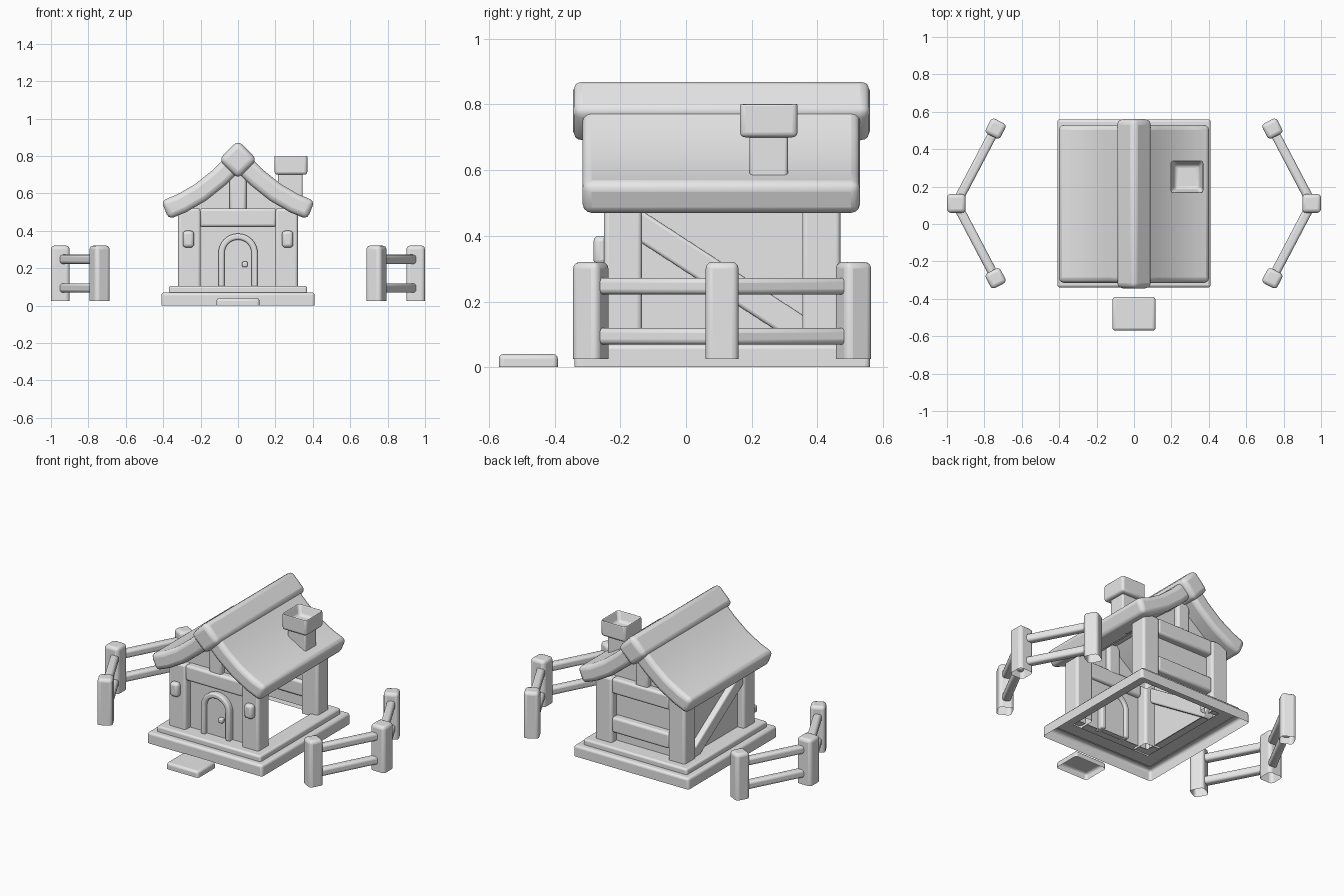
import bpy, bmesh, math
from mathutils import Vector

if "Cube" in bpy.data.objects:
    bpy.data.objects.remove(bpy.data.objects["Cube"], do_unlink=True)

grey = bpy.data.materials.new("plain_grey")
grey.use_nodes = True
grey.diffuse_color = (0.8, 0.8, 0.8, 1)
grey.node_tree.nodes["Principled BSDF"].inputs["Base Color"].default_value = (0.8, 0.8, 0.8, 1)

MID = 0.11  # house centre along y


def finish(name, bm, bevel=0.0, segments=3):
    if len(bm.faces) > 1:
        bmesh.ops.recalc_face_normals(bm, faces=bm.faces)
    mesh = bpy.data.meshes.new(name)
    bm.to_mesh(mesh)
    bm.free()
    mesh.materials.append(grey)
    obj = bpy.data.objects.new(name, mesh)
    bpy.context.collection.objects.link(obj)
    if bevel:
        mod = obj.modifiers.new("bevel", 'BEVEL')
        mod.width, mod.segments = bevel, segments
        mod.limit_method, mod.angle_limit = 'ANGLE', math.radians(40)
    bpy.ops.object.select_all(action='DESELECT')
    obj.select_set(True)
    bpy.context.view_layer.objects.active = obj
    bpy.ops.object.shade_smooth_by_angle(angle=math.radians(40))
    return obj


def box(name, size, loc, rot=(0, 0, 0), bevel=0.015, open_bottom=False, inset=0, sink=None):
    """Rounded box; inset opens a hole in the top, sink makes it a pocket instead."""
    bm = bmesh.new()
    bmesh.ops.create_cube(bm, size=1)
    bmesh.ops.scale(bm, vec=size, verts=bm.verts)
    bm.normal_update()
    top = max(bm.faces, key=lambda f: f.calc_center_median().z)
    bottom = min(bm.faces, key=lambda f: f.calc_center_median().z)
    if inset:
        bmesh.ops.inset_individual(bm, faces=[top], thickness=inset)
        if sink:
            bmesh.ops.translate(bm, vec=(0, 0, -sink), verts=top.verts)
        else:
            bmesh.ops.delete(bm, geom=[top], context='FACES')
    if open_bottom:
        bmesh.ops.delete(bm, geom=[bottom], context='FACES')
    obj = finish(name, bm, bevel)
    obj.location, obj.rotation_euler = loc, rot
    return obj


def prism(name, outline, y0, y1, bevel=0.0):
    """Front-facing (x, z) outline pushed back from y0 to y1."""
    bm = bmesh.new()
    face = bm.faces.new([bm.verts.new((x, y0, z)) for x, z in outline])
    if y1 != y0:
        ext = bmesh.ops.extrude_face_region(bm, geom=[face], use_keep_orig=True)
        moved = [v for v in ext["geom"] if isinstance(v, bmesh.types.BMVert)]
        bmesh.ops.translate(bm, vec=(0, y1 - y0, 0), verts=moved)
    return finish(name, bm, bevel)


def arch(radius, base, spring, steps=16):
    pts = [(radius * math.cos(math.pi * i / steps), spring + radius * math.sin(math.pi * i / steps))
           for i in range(steps + 1)]
    return [(radius, base)] + pts + [(-radius, base)]


# Hollow stepped base and doorstep
box("base_slab", (0.82, 0.9, 0.07), (0, MID, 0.035), open_bottom=True, inset=0.18)
box("base_tier", (0.74, 0.82, 0.04), (0, MID, 0.085), open_bottom=True, inset=0.14, bevel=0.012)
box("doorstep", (0.23, 0.18, 0.04), (0, -0.48, 0.02), open_bottom=True)

# Corner posts
for x in (-0.26, 0.26):
    for y in (-0.192, 0.412):
        box("corner_post", (0.12, 0.116, 0.43), (x, y, 0.305), open_bottom=True)

# Front and back gable walls, timbers, and the single side wall
gable = [(-0.26, 0.1), (0.26, 0.1), (0.26, 0.51), (0.2, 0.56), (0, 0.72), (-0.2, 0.56), (-0.26, 0.51)]
for side, y, out in (("front", -0.2, -1), ("back", 0.42, 1)):
    prism(side + "_wall", gable if out < 0 else gable[::-1], y, y)
    box(side + "_cross_beam", (0.41, 0.07, 0.1), (0, y + out * 0.012, 0.47))
    box(side + "_gable_post", (0.09, 0.06, 0.24), (0, y + out * 0.005, 0.62))
box("back_lower_beam", (0.41, 0.07, 0.1), (0, 0.432, 0.22))
box("side_wall", (0.006, 0.58, 0.42), (-0.27, MID, 0.31), bevel=0)
box("side_brace", (0.07, 0.62, 0.083), (-0.275, 0.1, 0.275), (math.radians(-33), 0, 0), bevel=0.01)

# Door with arched frame and knob
prism("door_frame", arch(0.105, 0.1, 0.28) + arch(0.072, 0.1, 0.28)[::-1], -0.235, -0.165, 0.01)
prism("door", arch(0.073, 0.1, 0.28), -0.212, -0.18)
box("door_knob", (0.03, 0.03, 0.03), (0.037, -0.222, 0.22), bevel=0.008)

# Wall lamps
for x in (-0.265, 0.265):
    box("wall_lamp", (0.06, 0.05, 0.09), (x, -0.257, 0.355), bevel=0.018)

# Curved roof halves and ridge beam
path = [Vector(p) for p in ((0.01, 0.775), (0.1, 0.685), (0.2, 0.605), (0.3, 0.547), (0.39, 0.51))]
upper, lower = [], []
for i, p in enumerate(path):
    d = path[min(i + 1, len(path) - 1)] - path[max(i - 1, 0)]
    n = Vector((-d.y, d.x)).normalized() * 0.053
    upper.append(p + n)
    lower.append(p - n)
for side, s in (("left", 1), ("right", -1)):
    prism(side + "_roof", [(s * p.x, p.y) for p in upper + lower[::-1]], -0.315, 0.53, 0.028)
box("ridge_beam", (0.145, 0.905, 0.145), (0, 0.108, 0.78), (0, math.radians(45), 0), bevel=0.03)

# Chimney
box("chimney_shaft", (0.13, 0.116, 0.2), (0.28, 0.252, 0.62), bevel=0.01)
box("chimney_cap", (0.175, 0.175, 0.11), (0.283, 0.252, 0.755), inset=0.035, sink=0.07)

# Fences on both sides
for s in (-1, 1):
    middle = Vector((s * 0.95, MID, 0))
    box("fence_middle_post", (0.1, 0.1, 0.295), (middle.x, middle.y, 0.173), bevel=0.02, open_bottom=True)
    for y in (-0.29, 0.51):
        end = Vector((s * 0.74, y, 0))
        d = middle - end
        turn = math.atan2(d.y, d.x)
        box("fence_end_post", (0.09, 0.09, 0.295), (end.x, end.y, 0.173), (0, 0, turn),
            bevel=0.02, open_bottom=True)
        for z in (0.094, 0.247):
            c = (middle + end) / 2
            box("fence_rail", (d.length - 0.04, 0.05, 0.05), (c.x, c.y, z), (0, 0, turn))
